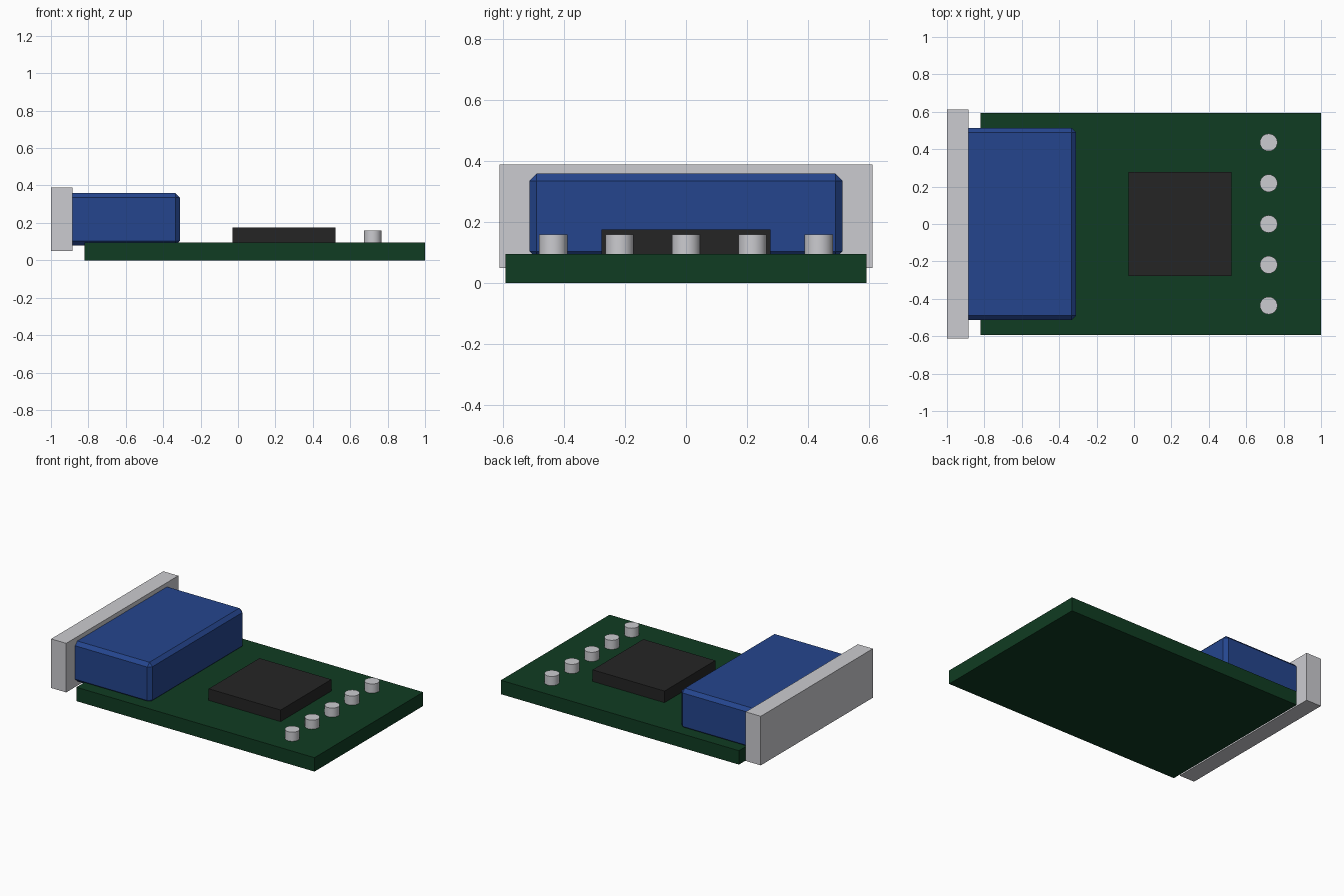
import bpy

if "Cube" in bpy.data.objects:
    bpy.data.objects.remove(bpy.data.objects["Cube"], do_unlink=True)


def material(name, colour):
    mat = bpy.data.materials.new(name)
    mat.use_nodes = True
    mat.diffuse_color = (*colour, 1)
    mat.node_tree.nodes["Principled BSDF"].inputs["Base Color"].default_value = (*colour, 1)
    return mat


green = material("board green", (0.005, 0.045, 0.016))
blue = material("connector blue", (0.018, 0.06, 0.27))
black = material("chip black", (0.018, 0.018, 0.018))
silver = material("metal silver", (0.6, 0.6, 0.63))


def box(name, x, y, z, mat, bevel=0):
    """Box spanning the given (min, max) ranges."""
    spans = (x, y, z)
    bpy.ops.mesh.primitive_cube_add(size=1, location=[(a + b) / 2 for a, b in spans])
    obj = bpy.context.object
    obj.name = name
    obj.scale = [b - a for a, b in spans]
    bpy.ops.object.transform_apply(location=False, rotation=False, scale=True)
    obj.data.materials.append(mat)
    if bevel:
        mod = obj.modifiers.new("chamfer", "BEVEL")
        mod.width = bevel
        mod.segments = 1
    return obj


# Board, chip and edge connector
box("circuit_board", (-0.82, 1), (-0.593, 0.593), (0, 0.096), green)
box("chip", (-0.03, 0.52), (-0.277, 0.277), (0.09, 0.176), black)
box("connector_body", (-0.94, -0.31), (-0.514, 0.514), (0.08, 0.359), blue, 0.024)
box("connector_flange", (-1, -0.885), (-0.612, 0.612), (0.05, 0.389), silver)

# Row of solder pins
for i in range(5):
    bpy.ops.mesh.primitive_cylinder_add(
        vertices=24, radius=0.047, depth=0.07, location=(0.72, (i - 2) * 0.218, 0.124))
    pin = bpy.context.object
    pin.name = f"pin_{i + 1}"
    pin.data.materials.append(silver)
    bpy.ops.object.shade_smooth_by_angle()
